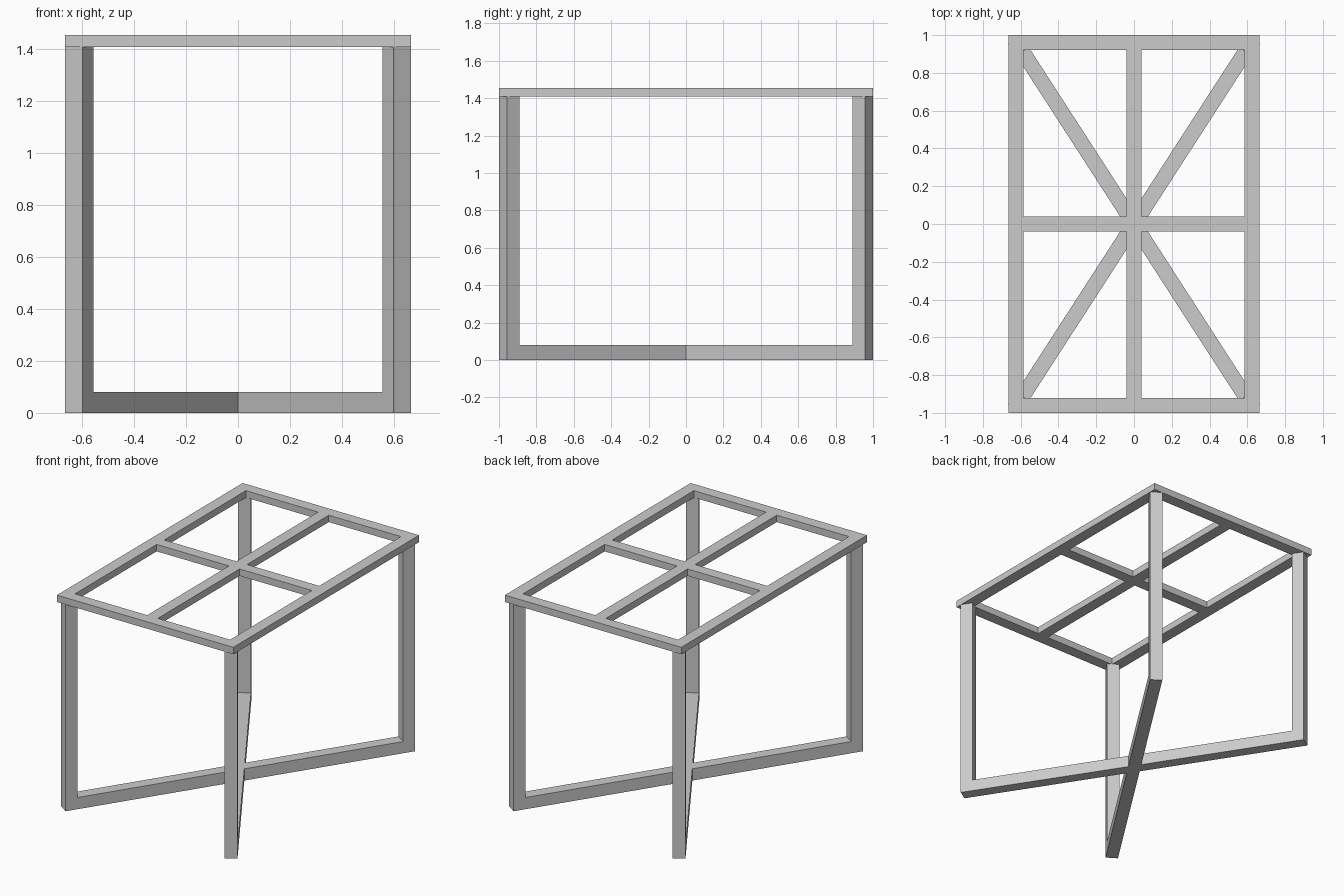
import bpy, bmesh, math

if "Cube" in bpy.data.objects:
    bpy.data.objects.remove(bpy.data.objects["Cube"])

BAR = 0.08              # square bar thickness
TOP_LO, TOP_HI = 1.408, 1.455


def finish(name, bm, vec):
    """Extrude all flat faces along vec into a closed solid object."""
    res = bmesh.ops.extrude_face_region(bm, geom=bm.faces[:], use_keep_orig=True)
    moved = [v for v in res["geom"] if isinstance(v, bmesh.types.BMVert)]
    bmesh.ops.translate(bm, verts=moved, vec=vec)
    bmesh.ops.recalc_face_normals(bm, faces=bm.faces[:])
    me = bpy.data.meshes.new(name)
    bm.to_mesh(me)
    bm.free()
    ob = bpy.data.objects.new(name, me)
    bpy.context.collection.objects.link(ob)
    return ob


# Top frame: flat grid with four window openings, given thickness
xs = [-0.665, -0.585, -0.04, 0.04, 0.585, 0.665]
ys = [-1.0, -0.92, -0.04, 0.04, 0.92, 1.0]
bm = bmesh.new()
grid = [[bm.verts.new((x, y, TOP_LO)) for y in ys] for x in xs]
for i in range(5):
    for j in range(5):
        if i in (1, 3) and j in (1, 3):
            continue        # window opening
        bm.faces.new((grid[i][j], grid[i + 1][j], grid[i + 1][j + 1], grid[i][j + 1]))
finish("top_frame", bm, (0, 0, TOP_HI - TOP_LO))

# Two U-shaped leg frames standing on the diagonals
half = math.hypot(0.6325, 0.9785)
inner = half - BAR
profile = [(-half, 0), (half, 0), (half, TOP_LO), (inner, TOP_LO),
           (inner, BAR), (-inner, BAR), (-inner, TOP_LO), (-half, TOP_LO)]
angle = math.atan2(0.9785, 0.6325)
for name, sign in (("leg_frame_a", 1), ("leg_frame_b", -1)):
    bm = bmesh.new()
    bm.faces.new([bm.verts.new((x, -BAR / 2, z)) for x, z in profile])
    ob = finish(name, bm, (0, BAR, 0))
    ob.rotation_euler.z = sign * angle
